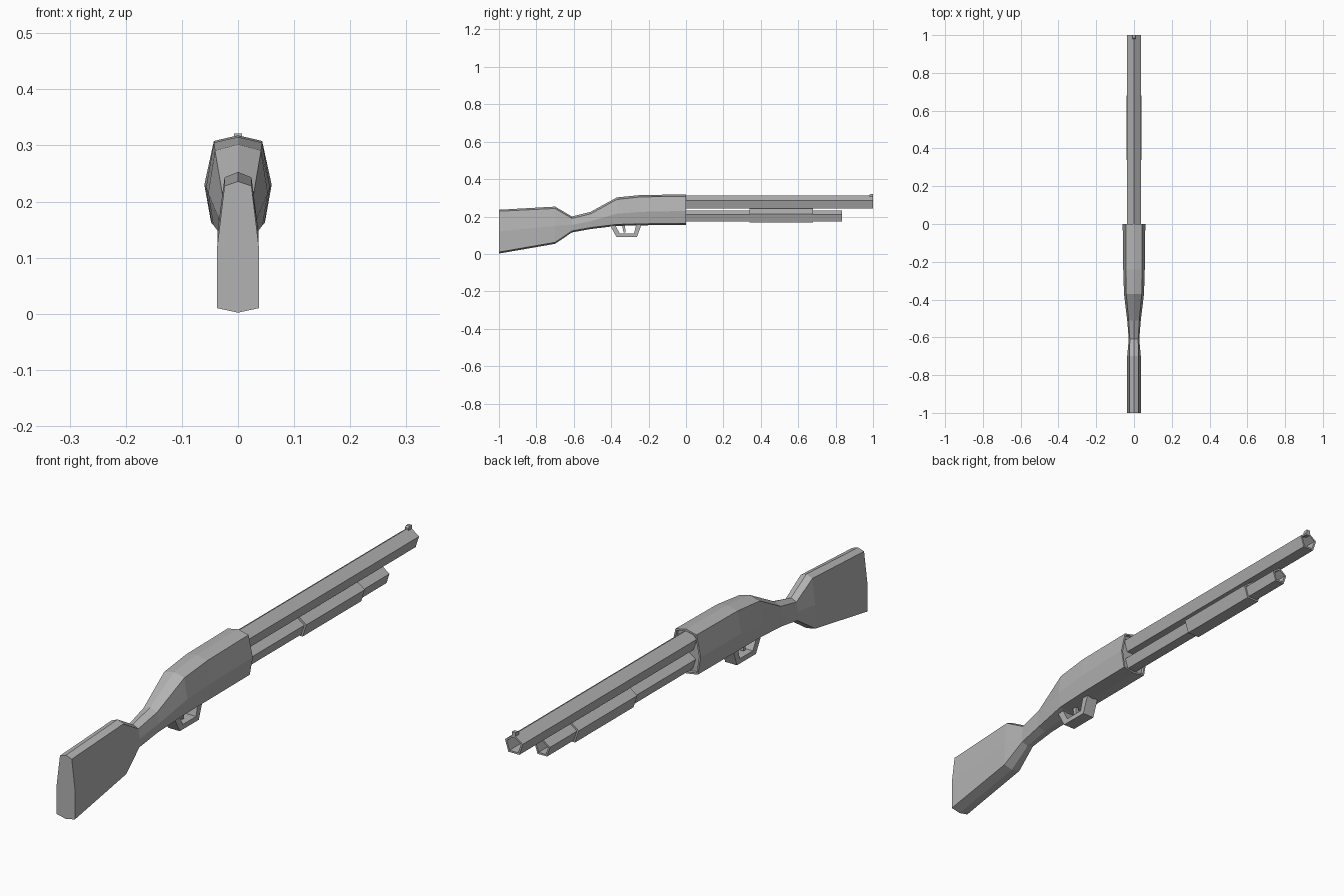
import bpy, bmesh, math
from mathutils import Vector

cube = bpy.data.objects.get("Cube")
if cube:
    bpy.data.objects.remove(cube, do_unlink=True)

grey = bpy.data.materials.new("plain grey")
grey.use_nodes = True
GREY = (0.45, 0.45, 0.45, 1)
grey.diffuse_color = GREY
grey.node_tree.nodes["Principled BSDF"].inputs["Base Color"].default_value = GREY


def finish(bm, name):
    bmesh.ops.recalc_face_normals(bm, faces=bm.faces[:])
    mesh = bpy.data.meshes.new(name)
    bm.to_mesh(mesh)
    bm.free()
    mesh.materials.append(grey)
    obj = bpy.data.objects.new(name, mesh)
    bpy.context.collection.objects.link(obj)
    return obj


def loft(bm, rings):
    """Skin equal-length closed rings, cap both ends, return the last cap."""
    rows = [[bm.verts.new(p) for p in ring] for ring in rings]
    n = len(rows[0])
    for a, b in zip(rows, rows[1:]):
        for i in range(n):
            j = (i + 1) % n
            bm.faces.new((a[i], a[j], b[j], b[i]))
    bm.faces.new(rows[0][::-1])
    return bm.faces.new(rows[-1])


def hollow(bm, face, wall, depth):
    """Sink the middle of an end cap, leaving a rim."""
    bmesh.ops.recalc_face_normals(bm, faces=bm.faces[:])
    bmesh.ops.inset_region(bm, faces=[face], thickness=wall)
    bore = bmesh.ops.extrude_discrete_faces(bm, faces=[face])["faces"][0]
    bmesh.ops.translate(bm, verts=bore.verts[:], vec=(0, -depth, 0))


def section(y, top, bottom, top_x, top_z, mid_x, mid_z, low_x, low_z):
    """Eight-sided symmetric cross-section with ridges above and below."""
    side = [(top_x, top_z), (mid_x, mid_z), (low_x, low_z)]
    return ([(0, y, top)] + [(x, y, z) for x, z in side] + [(0, y, bottom)]
            + [(-x, y, z) for x, z in reversed(side)])


# Shoulder stock, wrist and receiver as one faceted body
bm = bmesh.new()
cap = loft(bm, [
    section(-1.00, .236, .002, .024, .228, .037, .12, .037, .010),
    section(-0.70, .253, .054, .024, .243, .036, .15, .036, .062),
    section(-0.61, .200, .115, .022, .190, .028, .155, .026, .123),
    section(-0.51, .225, .133, .028, .214, .036, .175, .031, .141),
    section(-0.37, .302, .150, .041, .291, .053, .215, .044, .158),
    section(-0.24, .315, .153, .043, .305, .057, .225, .047, .161),
    section(0.00, .318, .155, .043, .308, .060, .230, .048, .163),
])
hollow(bm, cap, .007, .012)
finish(bm, "stock_and_receiver")


def pentagon_tube(name, radius, z, y0, y1, bore):
    """Five-sided rod along y with one edge on top."""
    angles = [math.tau * i / 5 for i in range(5)]
    rings = [[(radius * math.sin(a), y, z + radius * math.cos(a)) for a in angles]
             for y in (y0, y1)]
    bm = bmesh.new()
    end = loft(bm, rings)
    if bore:
        hollow(bm, end, .008, bore)
    finish(bm, name)


pentagon_tube("barrel", .038, .274, -.05, 1.0, .10)
pentagon_tube("magazine_tube", .033, .200, -.05, .835, .05)
pentagon_tube("sliding_grip", .042, .201, .34, .68, .006)


def plate(name, outline, half_width):
    """Extrude a side profile across the model."""
    bm = bmesh.new()
    loft(bm, [[(x, y, z) for y, z in outline] for x in (-half_width, half_width)])
    finish(bm, name)


plate("front_sight", [(.98, .300), (.98, .316), (.986, .321), (1, .321), (1, .300)], .007)
plate("trigger", [(-.341, .165), (-.341, .148), (-.334, .115), (-.324, .115),
                  (-.326, .165)], .007)

# Trigger guard strap: outer and inner profiles joined across the width
outer = [(-.41, .160), (-.372, .091), (-.262, .091), (-.235, .165)]
inner = [(-.382, .160), (-.354, .109), (-.278, .109), (-.264, .165)]
plate("trigger_guard", outer + inner[::-1], .024)
